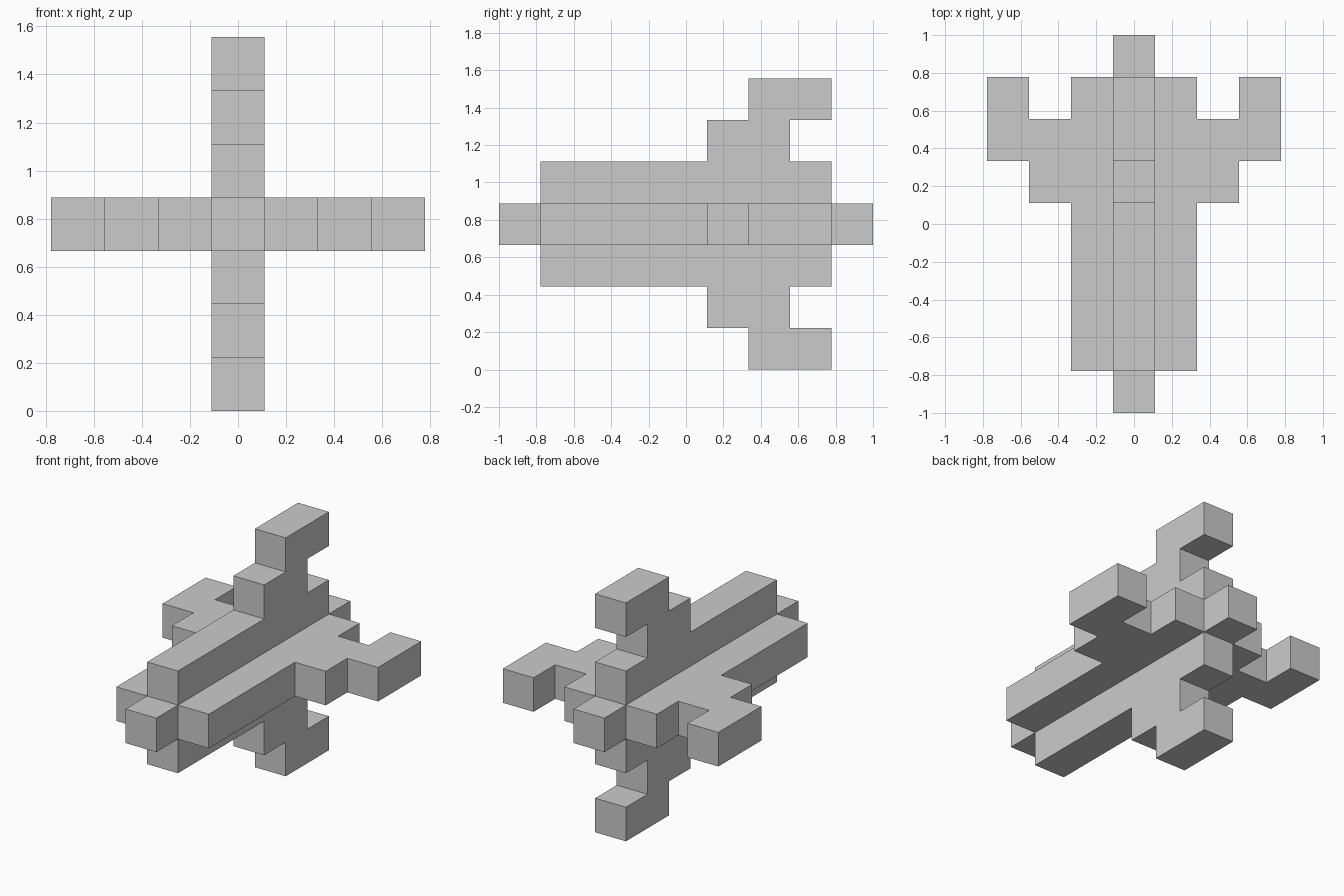
import bpy, bmesh
from math import radians
from mathutils import Matrix, Vector

if "Cube" in bpy.data.objects:
    bpy.data.objects.remove(bpy.data.objects["Cube"])

U = 2 / 9            # one block
MID_Z = 3.5 * U      # height of the central axis


def slab(name, profile, open_side, angle=0):
    """One-block-thick slab from a (y, r) profile in blocks, turned about the
    central axis; the face lying on the open_side (axis, value) is left out."""
    bm = bmesh.new()
    face = bm.faces.new([bm.verts.new((-0.5, y, r)) for y, r in profile])
    out = bmesh.ops.extrude_face_region(bm, geom=[face])
    moved = [v for v in out["geom"] if isinstance(v, bmesh.types.BMVert)]
    bmesh.ops.translate(bm, verts=moved, vec=Vector((1, 0, 0)))
    bmesh.ops.recalc_face_normals(bm, faces=bm.faces[:])

    # open the side that joins onto the neighbouring parts
    axis, value = open_side
    hidden = [f for f in bm.faces if all(abs(v.co[axis] - value) < 1e-4 for v in f.verts)]
    bmesh.ops.delete(bm, geom=hidden, context="FACES")

    bm.transform(Matrix.Translation((0, 0, MID_Z))
                 @ Matrix.Rotation(radians(angle), 4, "Y")
                 @ Matrix.Scale(U, 4))
    mesh = bpy.data.meshes.new(name)
    bm.to_mesh(mesh)
    bm.free()
    obj = bpy.data.objects.new(name, mesh)
    bpy.context.collection.objects.link(obj)


# Four stepped fins around the axis: long body rail, arm, hooked tip
FIN = [(-3.5, 0.5), (3.5, 0.5), (3.5, 1.5), (2.5, 1.5), (2.5, 2.5), (3.5, 2.5),
       (3.5, 3.5), (1.5, 3.5), (1.5, 2.5), (0.5, 2.5), (0.5, 1.5), (-3.5, 1.5)]
for i, side in enumerate(("top", "right", "bottom", "left")):
    slab(side + "_fin", FIN, (2, 0.5), 90 * i)

# Single blocks closing the front and back of the body
for name, inner, outer in (("nose_block", -3.5, -4.5), ("tail_block", 3.5, 4.5)):
    slab(name, [(inner, -0.5), (outer, -0.5), (outer, 0.5), (inner, 0.5)], (1, inner))
